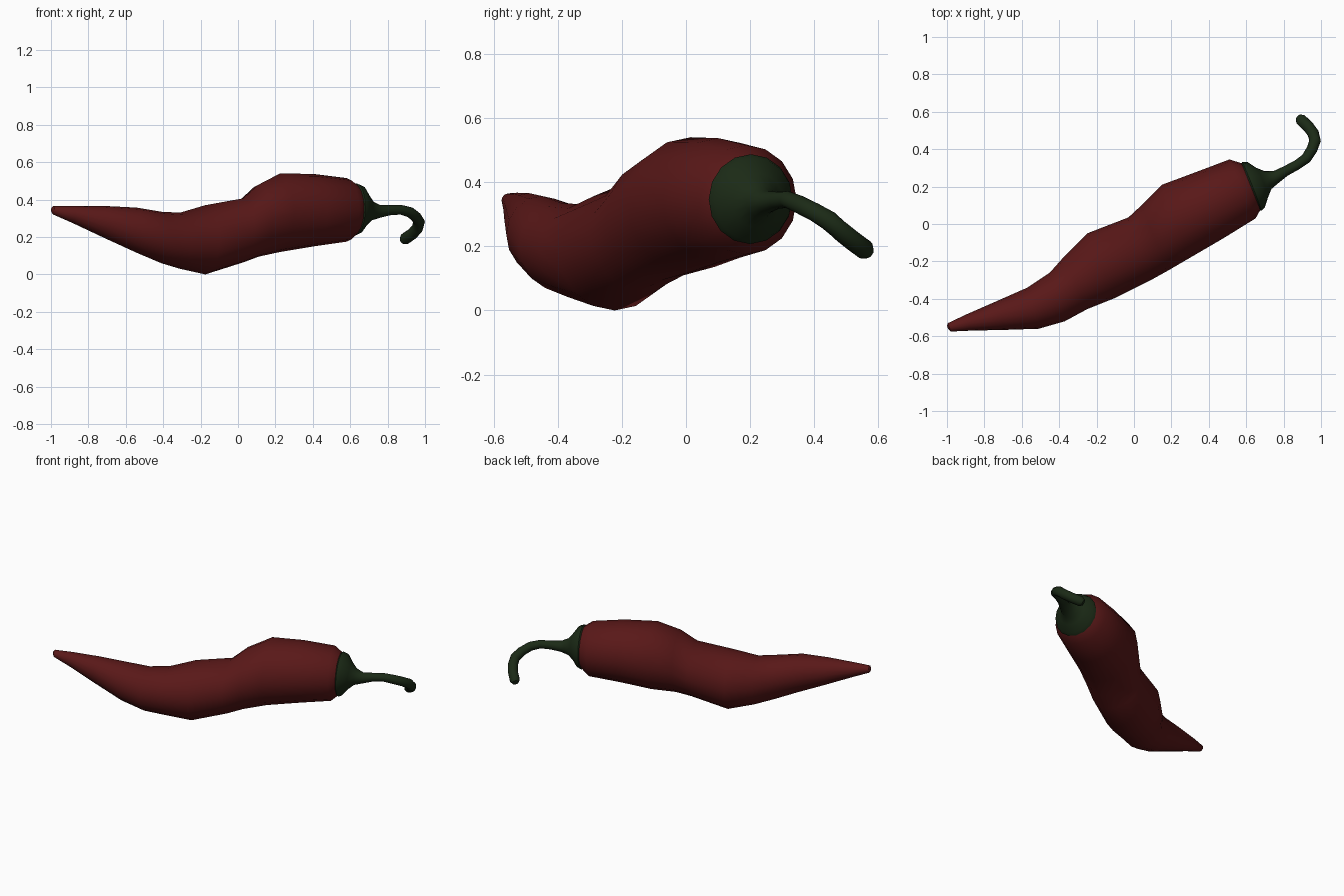
import bpy
import bmesh
from math import sin, cos, tau
from mathutils import Vector

if "Cube" in bpy.data.objects:
    bpy.data.objects.remove(bpy.data.objects["Cube"])


def loft(name, rings, color, sides=16):
    """Skin a tube through rings given as (centre, half axis a, half axis b)."""
    bm = bmesh.new()
    loops = []
    for c, a, b in rings:
        loops.append([bm.verts.new(c + a * cos(tau * i / sides) + b * sin(tau * i / sides))
                      for i in range(sides)])
    for p, q in zip(loops, loops[1:]):
        for i in range(sides):
            j = (i + 1) % sides
            bm.faces.new((p[i], p[j], q[j], q[i]))
    bm.faces.new(loops[0])
    bm.faces.new(loops[-1])
    bmesh.ops.recalc_face_normals(bm, faces=bm.faces)
    mesh = bpy.data.meshes.new(name)
    bm.to_mesh(mesh)
    bm.free()
    obj = bpy.data.objects.new(name, mesh)
    bpy.context.collection.objects.link(obj)
    mat = bpy.data.materials.new(name + "_colour")
    mat.diffuse_color = (*color, 1)
    mat.use_nodes = True
    mat.node_tree.nodes["Principled BSDF"].inputs["Base Color"].default_value = mat.diffuse_color
    mesh.materials.append(mat)
    bpy.ops.object.select_all(action='DESELECT')
    obj.select_set(True)
    bpy.context.view_layer.objects.active = obj
    bpy.ops.object.shade_smooth_by_angle(angle=0.8)
    return obj


# Pepper body: upright sections, back x/y, front x/y, bottom z, top z
sections = [
    (-1.00, -.545, -.993, -.562, .333, .355),
    (-.995, -.53, -.98, -.575, .32, .365),
    (-.90, -.485, -.87, -.57, .275, .367),
    (-.74, -.415, -.69, -.566, .195, .366),
    (-.57, -.34, -.51, -.56, .115, .357),
    (-.45, -.26, -.37, -.52, .06, .335),
    (-.37, -.17, -.25, -.455, .03, .33),
    (-.25, -.05, -.10, -.395, .0, .37),
    (-.03, .035, .09, -.30, .065, .407),
    (.04, .10, .18, -.25, .095, .48),
    (.15, .21, .30, -.18, .12, .54),
    (.33, .277, .48, -.075, .15, .537),
    (.51, .345, .65, .03, .175, .515),
    (.575, .325, .675, .075, .215, .483),
]
body = []
for ux, uy, lx, ly, z0, z1 in sections:
    centre = Vector(((ux + lx) / 2, (uy + ly) / 2, (z0 + z1) / 2))
    body.append((centre, Vector(((ux - lx) / 2, (uy - ly) / 2, 0)), Vector((0, 0, (z1 - z0) / 2))))
loft("pepper_body", body, (.10, .009, .009))

# Green cap flaring into the hooked stem: centre and radius along the path
path = [
    (.615, .195, .347, .125), (.63, .201, .347, .14), (.653, .21, .346, .130),
    (.685, .222, .343, .085), (.715, .235, .340, .052), (.76, .252, .337, .034),
    (.81, .283, .343, .027), (.87, .315, .346, .026), (.92, .35, .332, .028),
    (.952, .40, .307, .029), (.968, .445, .280, .031), (.958, .485, .245, .031),
    (.932, .52, .217, .031), (.892, .558, .189, .031), (.880, .569, .180, .020),
]
points = [Vector(p[:3]) for p in path]
stem = []
for i, c in enumerate(points):
    t = (points[min(i + 1, len(points) - 1)] - points[max(i - 1, 0)]).normalized()
    side = t.cross(Vector((0, 0, 1))).normalized()
    stem.append((c, side * path[i][3], side.cross(t) * path[i][3]))
loft("green_cap_and_stem", stem, (.011, .023, .008))
